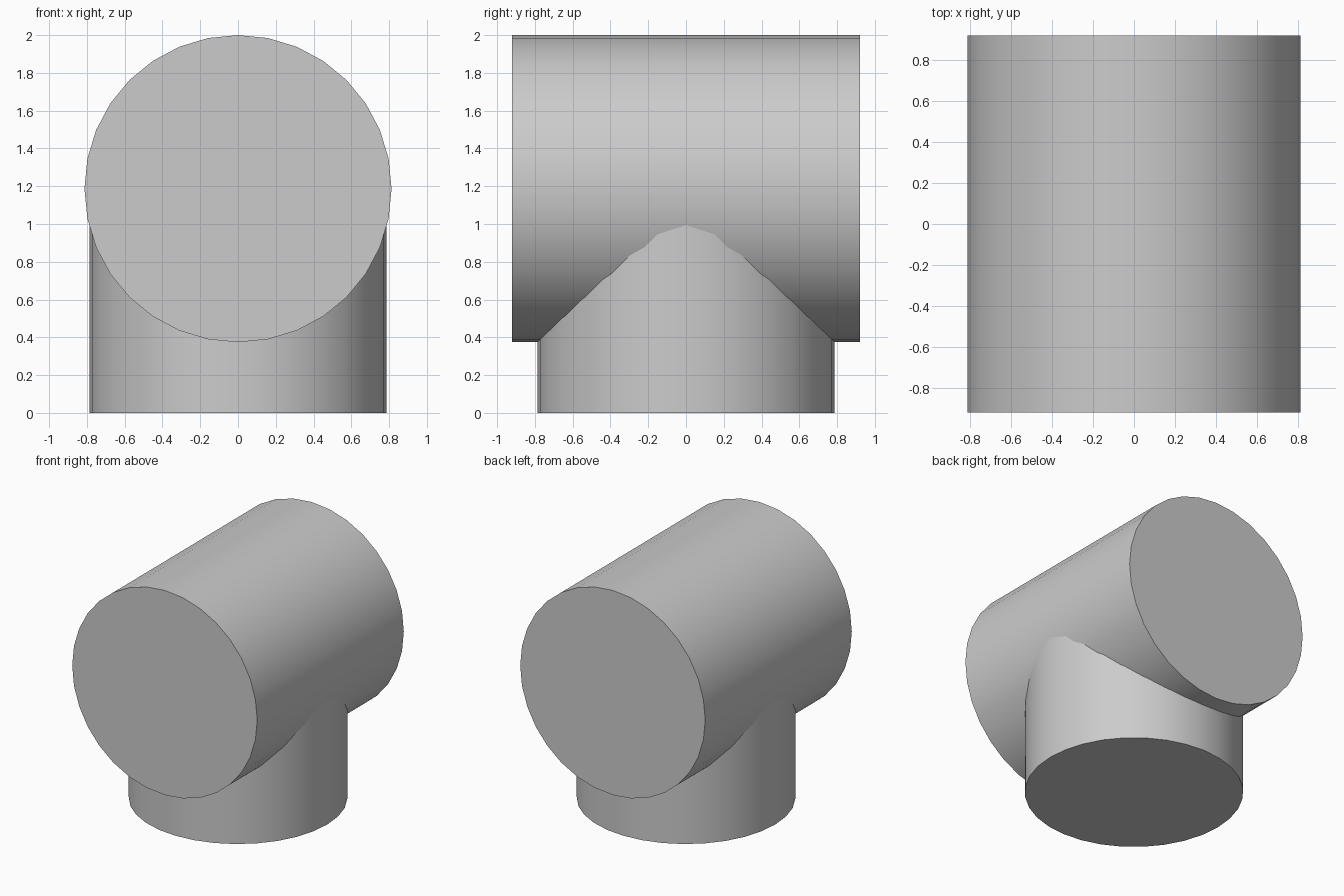
import bpy
import math

cube = bpy.data.objects.get("Cube")
if cube:
    bpy.data.objects.remove(cube, do_unlink=True)

grey = bpy.data.materials.new("plain grey")
grey.use_nodes = True
colour = (0.6, 0.6, 0.6, 1)
grey.diffuse_color = colour
grey.node_tree.nodes["Principled BSDF"].inputs["Base Color"].default_value = colour


def cylinder(name, radius, depth, centre_z, tilt=0):
    bpy.ops.mesh.primitive_cylinder_add(
        vertices=32, radius=radius, depth=depth,
        location=(0, 0, centre_z), rotation=(tilt, 0, 0))
    obj = bpy.context.object
    obj.name = name
    bpy.ops.object.transform_apply(location=False, rotation=True, scale=False)
    obj.data.materials.append(grey)
    bpy.ops.object.shade_smooth_by_angle(angle=math.radians(30))
    return obj


# Horizontal drum running front to back
AXIS_Z = 1.187
drum = cylinder("horizontal_drum", 0.813, 1.84, AXIS_Z, math.pi / 2)

# Upright stem, ending inside the drum
stem = cylinder("upright_stem", 0.787, AXIS_Z, AXIS_Z / 2)
